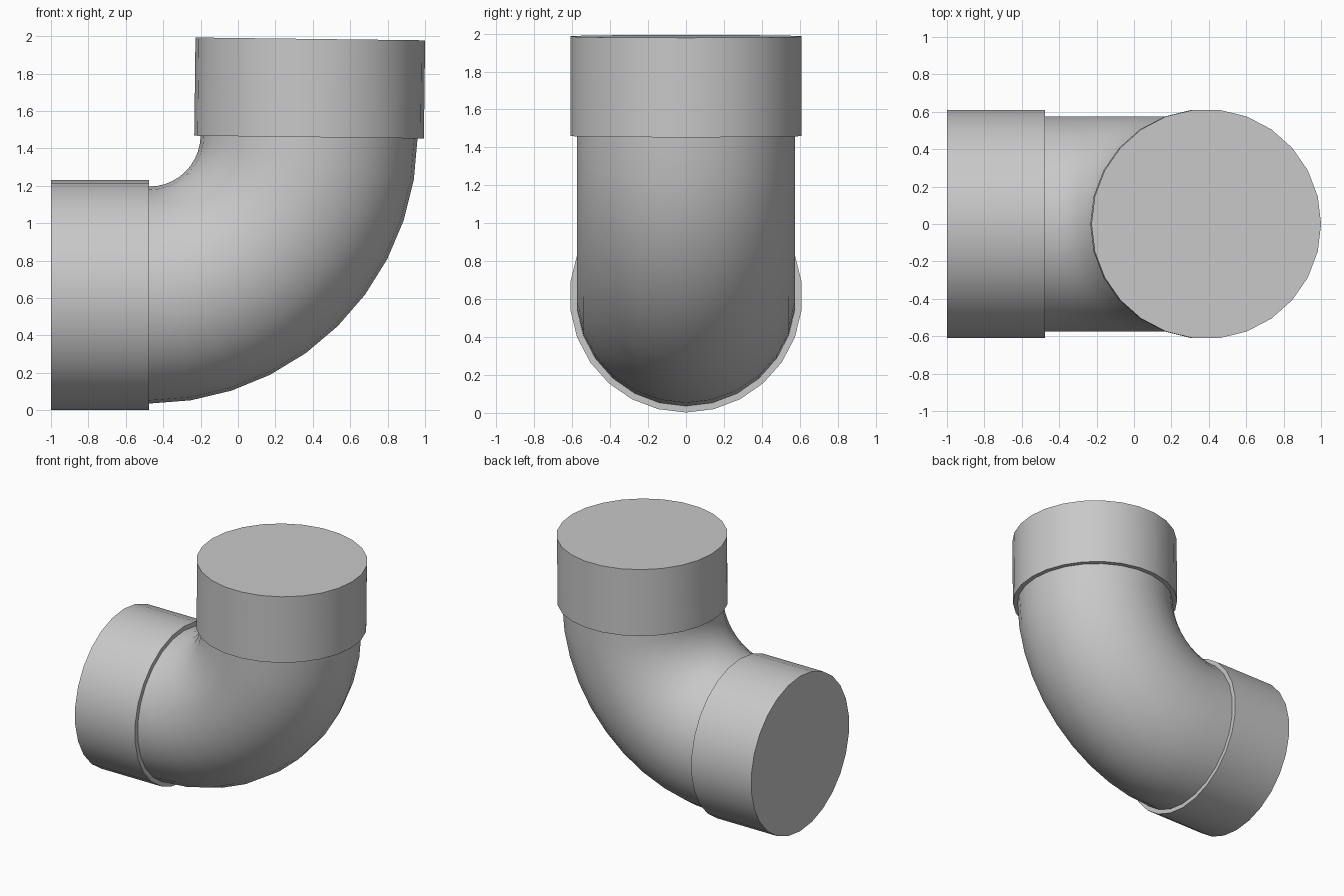
import bpy, bmesh
from math import sin, cos, radians, tau
from mathutils import Vector

if "Cube" in bpy.data.objects:
    bpy.data.objects.remove(bpy.data.objects["Cube"], do_unlink=True)

SIDES = 26
PIPE_R, COLLAR_R = 0.58, 0.614
BEND_R, BEND_ANGLE, BEND_STEPS = 0.855, radians(89.3), 10
COLLAR_LEN = 0.525
START = Vector((-0.475, 0, 0.616))

grey = bpy.data.materials.new("plastic grey")
grey.use_nodes = True
grey.diffuse_color = (0.58, 0.58, 0.58, 1)
grey.node_tree.nodes["Principled BSDF"].inputs["Base Color"].default_value = grey.diffuse_color


def station(angle):
    """Centre and travel direction of the bend at an angle."""
    centre = START + Vector((BEND_R * sin(angle), 0, BEND_R * (1 - cos(angle))))
    return centre, Vector((cos(angle), 0, sin(angle)))


def sweep(name, rings, cap_end=False):
    """Skin a row of (centre, direction, radius) rings lying along the XZ plane."""
    bm = bmesh.new()
    loops = []
    for centre, direction, radius in rings:
        across = Vector((-direction.z, 0, direction.x))
        side = Vector((0, 1, 0))
        loops.append([bm.verts.new(centre + radius * (across * cos(tau * i / SIDES)
                                                      + side * sin(tau * i / SIDES)))
                      for i in range(SIDES)])
    for a, b in zip(loops, loops[1:]):
        for i in range(SIDES):
            j = (i + 1) % SIDES
            bm.faces.new((a[i], a[j], b[j], b[i]))
    if cap_end:
        bm.faces.new(loops[-1])
    bmesh.ops.recalc_face_normals(bm, faces=bm.faces)
    # Make sure the skin faces away from the centre line
    wall = max(bm.faces, key=lambda f: abs(f.normal.y))
    if wall.normal.y * wall.calc_center_median().y < 0:
        bmesh.ops.reverse_faces(bm, faces=bm.faces)
    mesh = bpy.data.meshes.new(name)
    bm.to_mesh(mesh)
    bm.free()
    mesh.materials.append(grey)
    obj = bpy.data.objects.new(name, mesh)
    bpy.context.collection.objects.link(obj)
    bpy.ops.object.select_all(action='DESELECT')
    obj.select_set(True)
    bpy.context.view_layer.objects.active = obj
    bpy.ops.object.shade_smooth_by_angle(angle=radians(35))
    return obj


def collar(name, centre, direction, outward):
    """Shoulder ring, straight wall and closed end."""
    end = centre + direction * outward * COLLAR_LEN
    sweep(name, [(centre, direction, PIPE_R), (centre, direction, COLLAR_R),
                 (end, direction, COLLAR_R)], cap_end=True)


# Curved pipe
sweep("elbow_bend", [(*station(BEND_ANGLE * k / BEND_STEPS), PIPE_R)
                     for k in range(BEND_STEPS + 1)])

# Sockets at both ends
collar("side_collar", *station(0), -1)
collar("top_collar", *station(BEND_ANGLE), 1)
